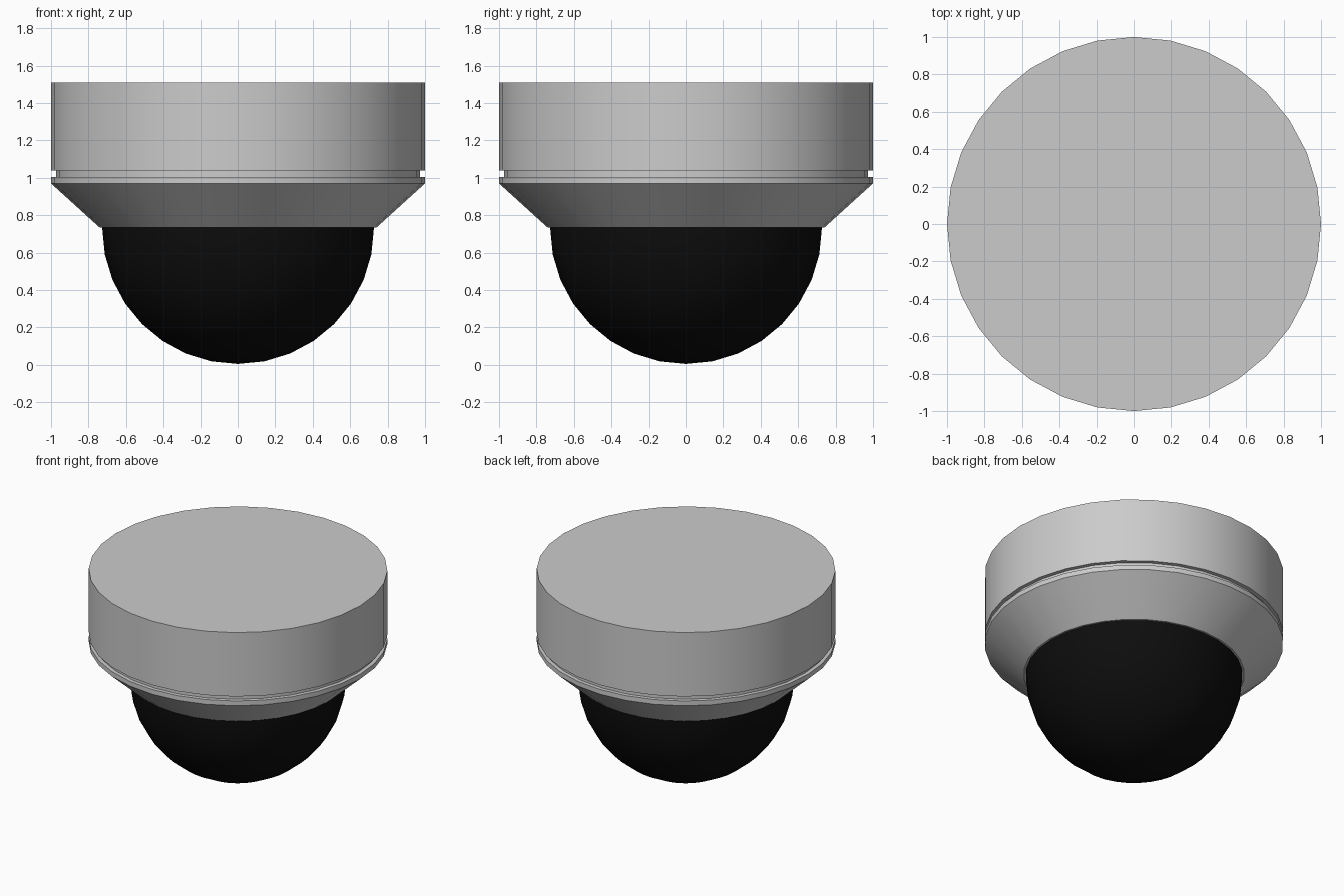
import bpy, bmesh
from math import sin, cos, pi, radians

if "Cube" in bpy.data.objects:
    bpy.data.objects.remove(bpy.data.objects["Cube"])

SIDES = 32


def lathe(name, profile, color=None):
    """Spin an (r, z) profile around z; r = 0 becomes a pole, open ends are capped."""
    bm = bmesh.new()
    rings = []
    for r, z in profile:
        if r == 0:
            rings.append([bm.verts.new((0, 0, z))])
        else:
            rings.append([bm.verts.new((r * cos(2 * pi * i / SIDES), r * sin(2 * pi * i / SIDES), z))
                          for i in range(SIDES)])
    for a, b in zip(rings, rings[1:]):
        for i in range(SIDES):
            j = (i + 1) % SIDES
            if len(a) == 1:
                bm.faces.new((a[0], b[j], b[i]))
            else:
                bm.faces.new((a[i], a[j], b[j], b[i]))
    for end in (rings[0], rings[-1]):
        if len(end) > 1:
            bm.faces.new(end)
    bmesh.ops.recalc_face_normals(bm, faces=bm.faces)
    mesh = bpy.data.meshes.new(name)
    bm.to_mesh(mesh)
    bm.free()
    obj = bpy.data.objects.new(name, mesh)
    bpy.context.collection.objects.link(obj)
    if color:
        mat = bpy.data.materials.new(name + "_material")
        mat.diffuse_color = color
        mat.use_nodes = True
        mat.node_tree.nodes["Principled BSDF"].inputs["Base Color"].default_value = mat.diffuse_color
        mesh.materials.append(mat)
    bpy.ops.object.select_all(action='DESELECT')
    obj.select_set(True)
    bpy.context.view_layer.objects.active = obj
    bpy.ops.object.shade_smooth_by_angle(angle=radians(30))
    return obj


# Housing: tapered collar, thin rim, seam groove and mounting drum
lathe("housing", [(0.74, 0.734), (1.0, 0.97), (1.0, 1.005),
                  (0.972, 1.005), (0.972, 1.038),
                  (1.0, 1.038), (1.0, 1.51)])

# Dark hemispherical dome cover, tucked up against the collar
R, CZ = 0.727, 0.73
dome = [(0, CZ - R + 0.002)]
dome += [(R * sin(k * pi / 16), CZ + 0.002 - R * cos(k * pi / 16)) for k in range(1, 9)]
dome.append((R, 0.745))
lathe("dome_cover", dome, (0.004, 0.004, 0.004, 1))
